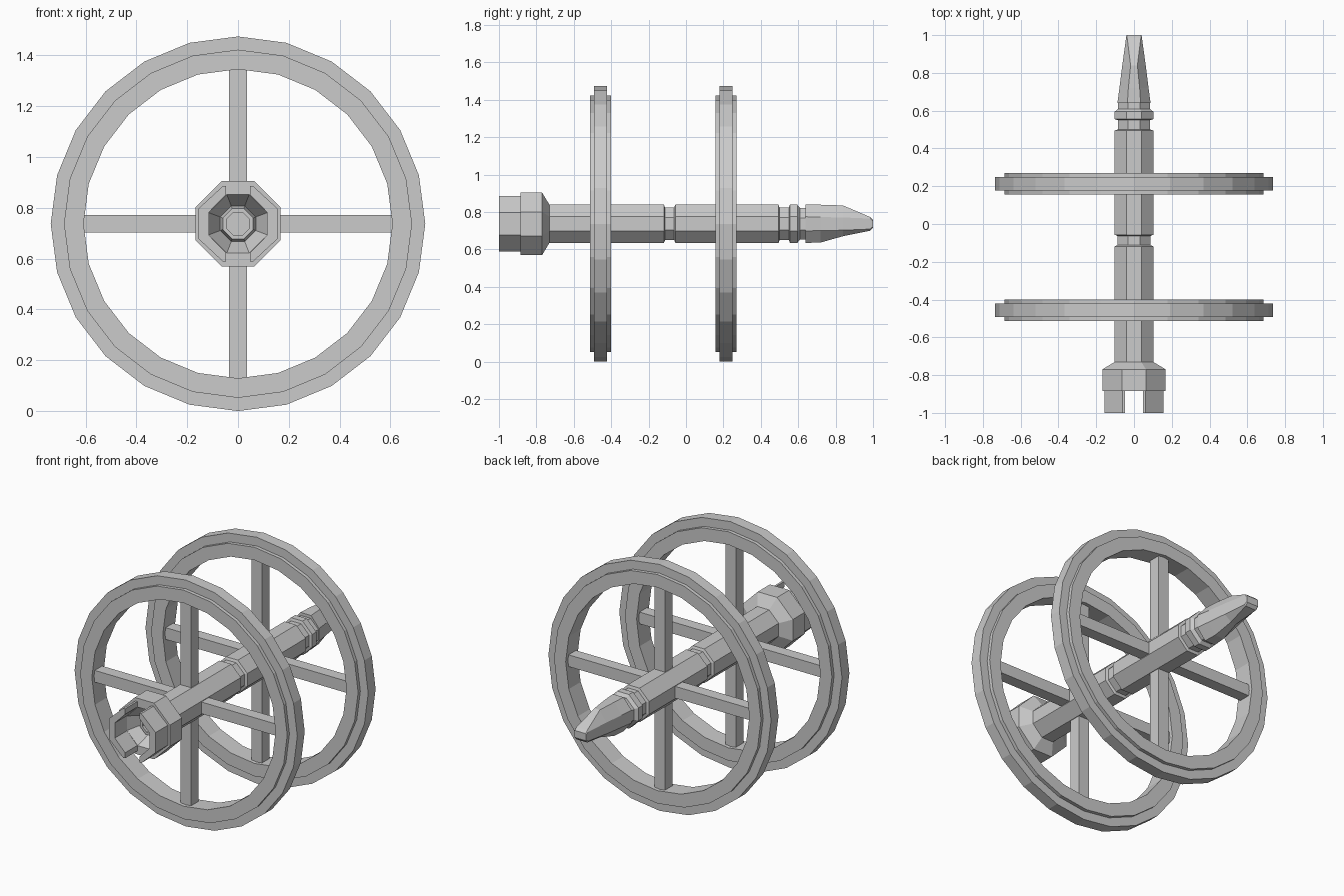
import bpy, bmesh, math
from mathutils import Vector, Matrix

if "Cube" in bpy.data.objects:
    bpy.data.objects.remove(bpy.data.objects["Cube"])

CZ = 0.737  # axle height


def finish(bm, name):
    bmesh.ops.recalc_face_normals(bm, faces=bm.faces)
    me = bpy.data.meshes.new(name)
    bm.to_mesh(me)
    bm.free()
    ob = bpy.data.objects.new(name, me)
    bpy.context.collection.objects.link(ob)
    ob.location.z = CZ
    return ob


def octagon(y, hx, top, bot, fx, fz):
    """Chamfered square section around the axle."""
    return [(fx, y, top), (hx, y, fz), (hx, y, -fz), (fx, y, bot),
            (-fx, y, bot), (-hx, y, -fz), (-hx, y, fz), (-fx, y, top)]


def regular(y, r, k=0.38):
    return octagon(y, r, r, -r, k * r, k * r)


def loft(name, sections, cap=True, closed=False):
    bm = bmesh.new()
    rings = [[bm.verts.new(p) for p in s] for s in sections]
    pairs = list(zip(rings, rings[1:]))
    if closed:
        pairs.append((rings[-1], rings[0]))
    for a, b in pairs:
        n = len(a)
        for i in range(n):
            j = (i + 1) % n
            bm.faces.new((a[i], a[j], b[j], b[i]))
    if cap and not closed:
        bm.faces.new(rings[0])
        bm.faces.new(rings[-1])
    return finish(bm, name)


def box(name, size, loc):
    bm = bmesh.new()
    bmesh.ops.create_cube(bm, size=1, matrix=Matrix.Translation(loc) @ Matrix.Diagonal((*size, 1)))
    return finish(bm, name)


# Wheels: stepped 24-sided rims with crossed spokes
def circle(y, r, n=24):
    return [(r * math.sin(2 * math.pi * i / n), y, r * math.cos(2 * math.pi * i / n)) for i in range(n)]


rim = [(-0.056, 0.608), (-0.056, 0.685), (-0.035, 0.685), (-0.035, 0.737),
       (0.035, 0.737), (0.035, 0.685), (0.056, 0.685), (0.056, 0.608)]
for label, wy in (("front", -0.457), ("rear", 0.213)):
    loft(label + "_wheel_rim", [circle(wy + y, r) for y, r in rim], closed=True)
    for s, side in ((-1, "a"), (1, "b")):
        box(f"{label}_spoke_x_{side}", (0.54, 0.07, 0.07), (s * 0.345, wy, 0))
        box(f"{label}_spoke_z_{side}", (0.07, 0.07, 0.54), (0, wy, s * 0.345))

# Barrel: head with tapered bore, shaft, groove and neck rings
barrel = [(-0.80, 0.045), (-0.84, 0.045), (-0.84, 0.06), (-0.80, 0.07), (-0.885, 0.115),
          (-0.885, 0.168), (-0.77, 0.168), (-0.73, 0.102),
          (-0.118, 0.102), (-0.112, 0.087), (-0.063, 0.087), (-0.057, 0.102),
          (0.495, 0.102), (0.5, 0.086), (0.55, 0.086), (0.555, 0.102),
          (0.595, 0.102), (0.61, 0.084), (0.645, 0.084)]
loft("barrel", [regular(y, r) for y, r in barrel])

# Split muzzle collar: two C-shaped prongs with an open slot between
c_shape = [(0.047, 0.148), (0.06, 0.148), (0.155, 0.06), (0.155, -0.06), (0.06, -0.148), (0.047, -0.148),
           (0.047, -0.115), (0.115, -0.045), (0.115, 0.045), (0.047, 0.115)]
for s, side in ((-1, "left"), (1, "right")):
    loft(side + "_prong", [[(s * x, y, z) for x, z in c_shape] for y in (-1.0, -0.88)])

# Tapered chisel tip
tip = [(0.64, 0.088, 0.102, -0.102, 0.035, 0.038),
       (0.72, 0.077, 0.102, -0.100, 0.030, 0.036),
       (0.84, 0.062, 0.098, -0.066, 0.018, 0.034),
       (0.985, 0.042, 0.036, -0.037, 0.036, 0.028),
       (1.0, 0.040, 0.022, -0.020, 0.036, 0.015)]
loft("pointed_tip", [octagon(*t) for t in tip])
